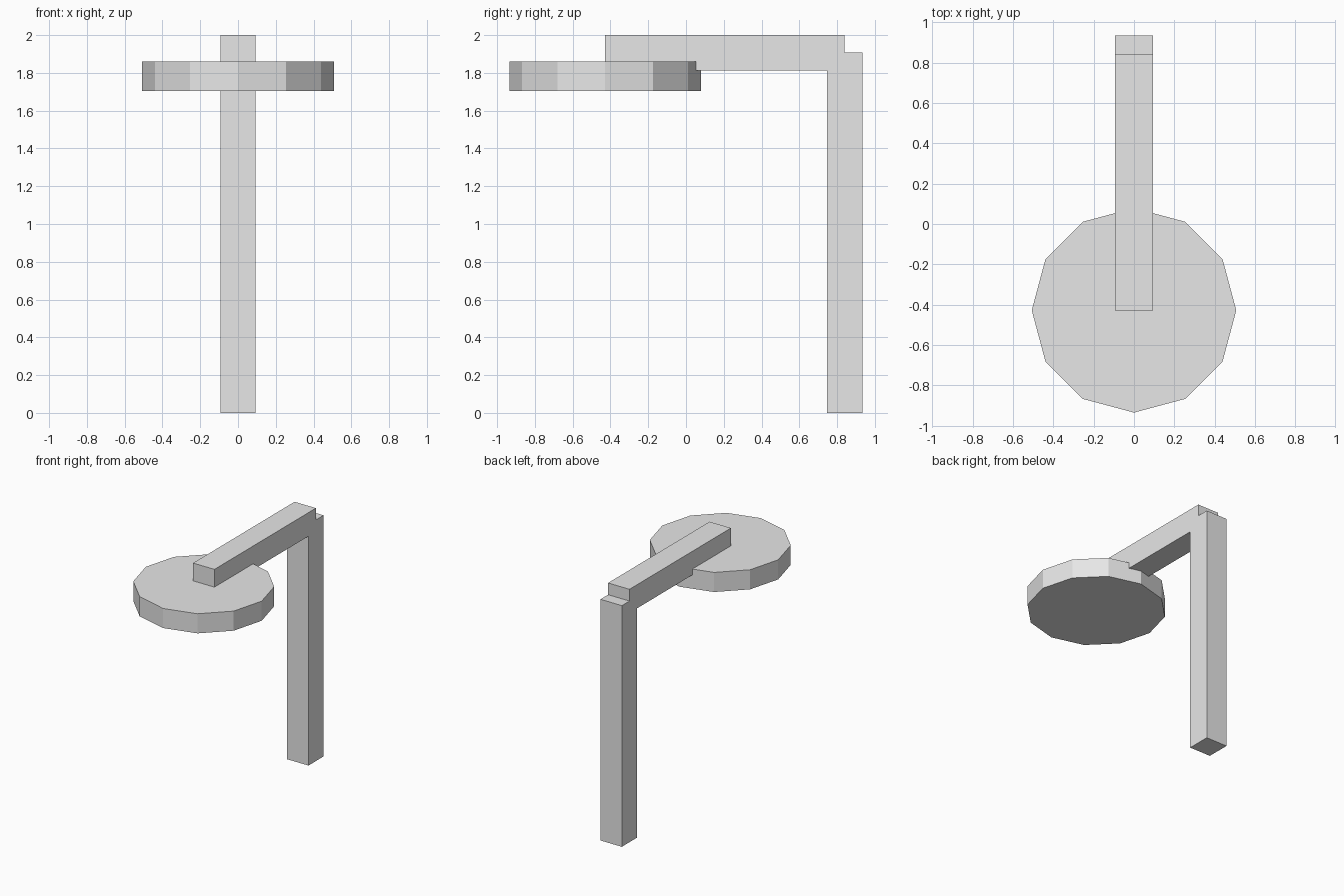
import bpy
import math

cube = bpy.data.objects.get("Cube")
if cube:
    bpy.data.objects.remove(cube, do_unlink=True)

# Single plain grey
grey = bpy.data.materials.new("light_grey")
grey.use_nodes = True
colour = (0.8, 0.8, 0.8, 1)
grey.diffuse_color = colour
grey.node_tree.nodes["Principled BSDF"].inputs["Base Color"].default_value = colour


def finish(name):
    obj = bpy.context.object
    obj.name = name
    obj.data.materials.append(grey)
    return obj


def beam(name, y0, y1, z0, z1, width=0.187):
    bpy.ops.mesh.primitive_cube_add(size=1, location=(0, (y0 + y1) / 2, (z0 + z1) / 2))
    obj = finish(name)
    obj.scale = (width, y1 - y0, z1 - z0)
    bpy.ops.object.transform_apply(location=False, rotation=False, scale=True)


# Upright post and the overhanging arm
beam("post", 0.747, 0.935, 0, 1.907)
beam("arm", -0.428, 0.84, 1.813, 2)

# Twelve-sided lamp head under the end of the arm
bpy.ops.mesh.primitive_cylinder_add(vertices=12, radius=0.507, depth=0.155,
                                    location=(0, -0.428, 1.782))
finish("lamp_head")
